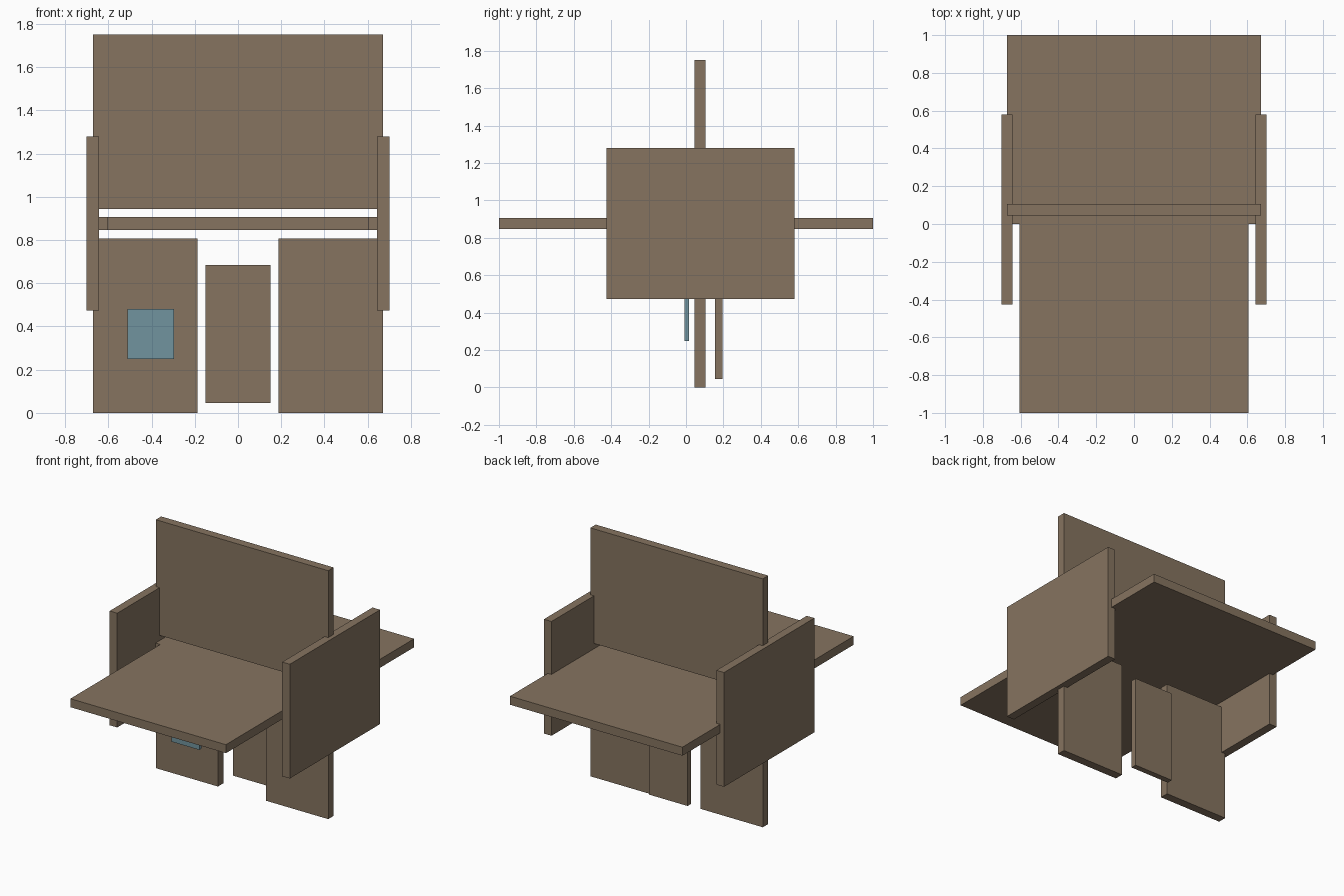
import bpy
import bmesh
from mathutils import Vector

if "Cube" in bpy.data.objects:
    bpy.data.objects.remove(bpy.data.objects["Cube"])


def material(name, rgb):
    m = bpy.data.materials.new(name)
    m.diffuse_color = (*rgb, 1.0)
    m.use_nodes = True
    m.node_tree.nodes["Principled BSDF"].inputs["Base Color"].default_value = m.diffuse_color
    return m


wood = material("brown wood", (0.238, 0.174, 0.117))
glass = material("blue glass", (0.165, 0.296, 0.342))


def box(name, x, y, z, mat):
    """Axis-aligned board given by its (min, max) range on each axis."""
    bm = bmesh.new()
    bmesh.ops.create_cube(bm, size=1.0)
    size = Vector((x[1] - x[0], y[1] - y[0], z[1] - z[0]))
    centre = Vector((sum(x), sum(y), sum(z))) / 2
    bmesh.ops.scale(bm, vec=size, verts=bm.verts)
    bmesh.ops.translate(bm, vec=centre, verts=bm.verts)
    mesh = bpy.data.meshes.new(name)
    bm.to_mesh(mesh)
    bm.free()
    mesh.materials.append(mat)
    obj = bpy.data.objects.new(name, mesh)
    bpy.context.collection.objects.link(obj)
    return obj


WALL_Y = (0.045, 0.105)
SLAB_Z = (0.846, 0.906)

# Upright wall: tall upper panel and two lower panels beside the doorway
box("upper_wall", (-0.672, 0.672), WALL_Y, (0.943, 1.75), wood)
for side, s in (("left", -1), ("right", 1)):
    box(side + "_lower_wall", sorted((s * 0.188, s * 0.672)), WALL_Y, (0.0, 0.808), wood)
    # Side panels that cross the horizontal slabs
    box(side + "_side_panel", sorted((s * 0.643, s * 0.702)), (-0.426, 0.579), (0.474, 1.279), wood)

# Horizontal slabs: narrower front, wider back
box("front_slab", (-0.606, 0.606), (-1.0, 0.0), SLAB_Z, wood)
box("back_slab", (-0.672, 0.672), (0.0, 1.0), SLAB_Z, wood)

# Door behind the opening and window pane in front of the left wall
box("door", (-0.15, 0.15), (0.156, 0.196), (0.045, 0.684), wood)
box("window_pane", (-0.512, -0.296), (-0.008, 0.016), (0.249, 0.48), glass)
